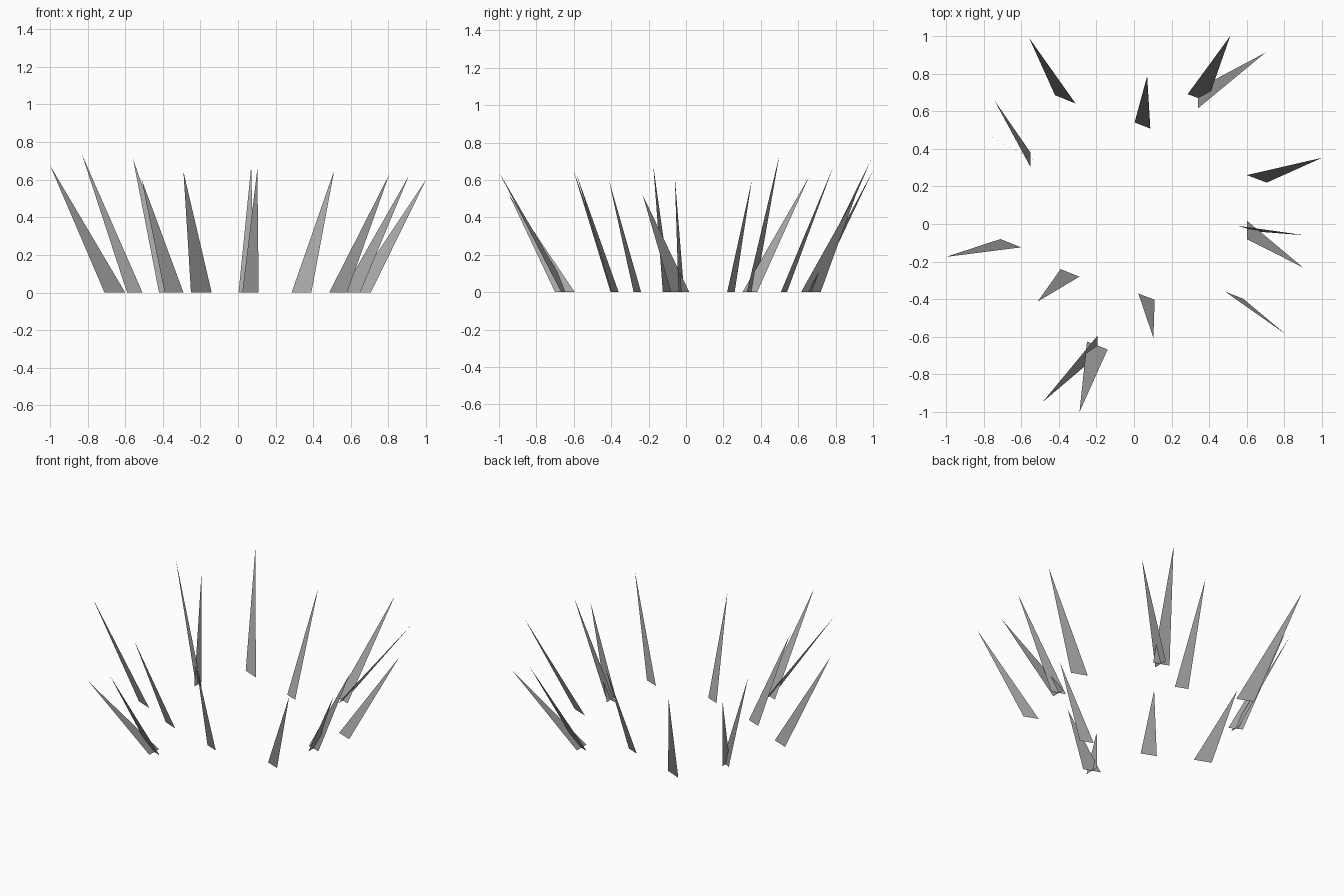
import bpy

# One flat colour for every blade
grey = bpy.data.materials.new("blade grey")
grey.diffuse_color = (0.375, 0.375, 0.375, 1)


def blade(index, left, right, tip):
    """A single flat pointed blade: two root corners on the ground and a leaning tip."""
    mesh = bpy.data.meshes.new("grass_blade")
    mesh.from_pydata([(*left, 0), (*right, 0), tip], [], [(0, 1, 2)])
    mesh.materials.append(grey)
    obj = bpy.data.objects.new(f"grass_blade_{index:02d}", mesh)
    bpy.context.collection.objects.link(obj)


# Root corners and tip of each blade, going round the ring
blades = [
    # back
    ((-0.42, 0.685), (-0.31, 0.64), (-0.558, 0.99, 0.71)),
    ((0.003, 0.54), (0.087, 0.507), (0.07, 0.787, 0.67)),
    ((0.285, 0.69), (0.39, 0.653), (0.512, 1.0, 0.65)),
    ((0.34, 0.615), (0.34, 0.72), (0.70, 0.912, 0.53)),
    # right
    ((0.60, 0.26), (0.706, 0.22), (1.0, 0.352, 0.60)),
    ((0.555, -0.01), (0.65, -0.04), (0.908, -0.06, 0.62)),
    ((0.60, -0.08), (0.60, 0.018), (0.90, -0.232, 0.52)),
    ((0.485, -0.36), (0.58, -0.397), (0.805, -0.585, 0.63)),
    # front
    ((0.023, -0.37), (0.11, -0.403), (0.103, -0.605, 0.66)),
    ((-0.25, -0.625), (-0.14, -0.667), (-0.29, -1.0, 0.642)),
    ((-0.195, -0.70), (-0.195, -0.595), (-0.487, -0.948, 0.525)),
    ((-0.39, -0.24), (-0.29, -0.28), (-0.513, -0.413, 0.603)),
    # left
    ((-0.71, -0.08), (-0.60, -0.124), (-1.0, -0.175, 0.677)),
    ((-0.59, 0.37), (-0.508, 0.325), (-0.83, 0.50, 0.735)),
    ((-0.55, 0.302), (-0.55, 0.38), (-0.742, 0.657, 0.615)),
]
for i, (left, right, tip) in enumerate(blades, 1):
    blade(i, left, right, tip)
